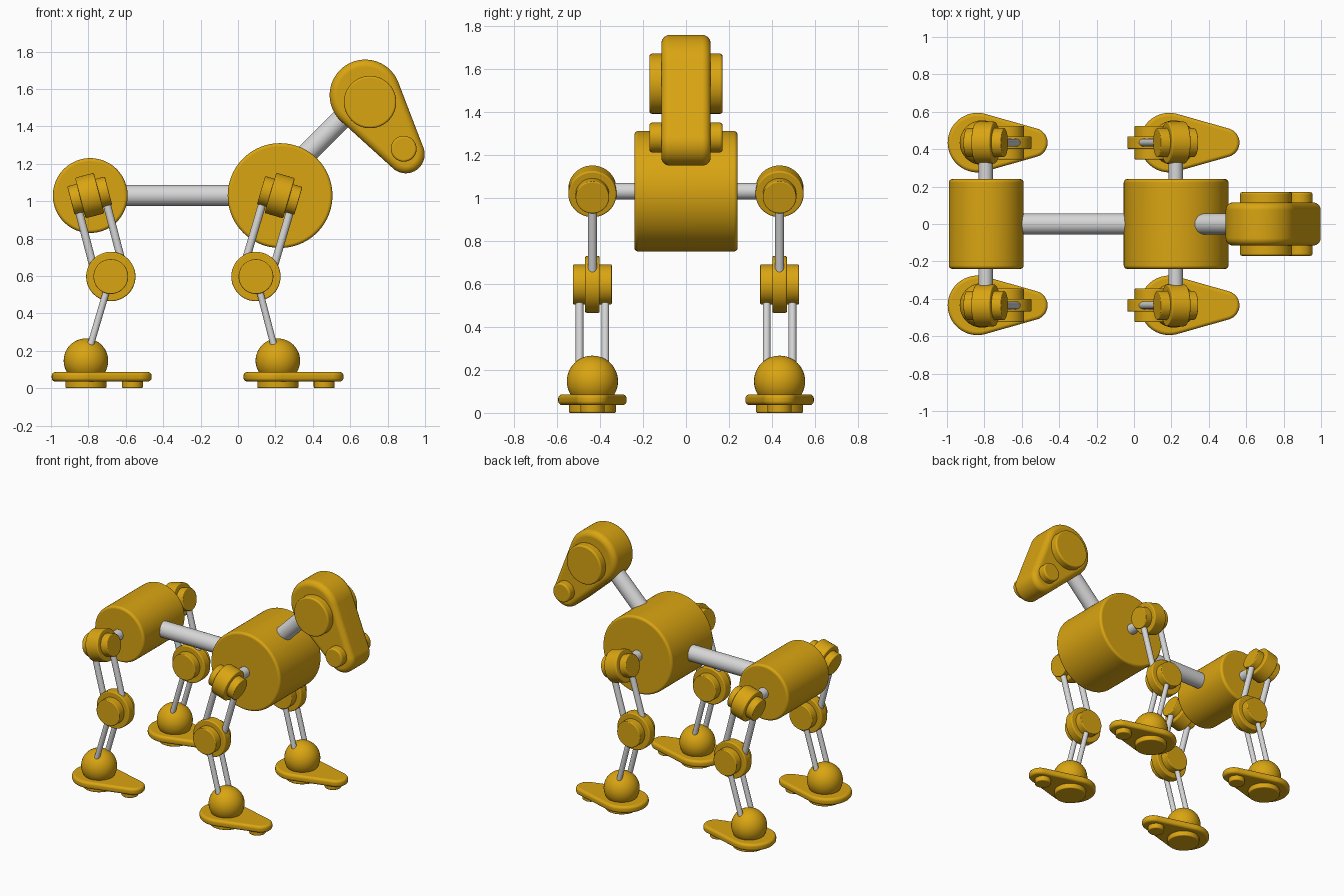
import bpy, bmesh, math
from mathutils import Vector

if "Cube" in bpy.data.objects:
    bpy.data.objects.remove(bpy.data.objects["Cube"])


def material(name, rgb):
    m = bpy.data.materials.new(name)
    m.diffuse_color = (*rgb, 1)
    m.use_nodes = True
    m.node_tree.nodes["Principled BSDF"].inputs["Base Color"].default_value = m.diffuse_color
    return m


GOLD = material("golden yellow", (0.70, 0.376, 0.006))
GREY = material("light grey", (0.68, 0.68, 0.68))


def finish(bm, name, mat):
    """Turn a bmesh into a smooth object with flat caps."""
    bmesh.ops.recalc_face_normals(bm, faces=bm.faces)
    for f in bm.faces:
        f.smooth = len(f.verts) <= 4
    me = bpy.data.meshes.new(name)
    bm.to_mesh(me)
    bm.free()
    me.set_sharp_from_angle(angle=math.radians(40))
    me.materials.append(mat)
    ob = bpy.data.objects.new(name, me)
    bpy.context.collection.objects.link(ob)
    wn = ob.modifiers.new("weighted normals", 'WEIGHTED_NORMAL')
    wn.keep_sharp = True
    return ob


def bevel_rims(bm, width, segs):
    rims = [e for e in bm.edges if e.calc_face_angle(0) > math.radians(60)]
    bmesh.ops.bevel(bm, geom=rims, offset=width, segments=segs, profile=0.5, affect='EDGES')


def cyl(name, a, b, r, mat=GOLD, bevel=0.0, n=48):
    """Cylinder running from point a to point b."""
    a, b = Vector(a), Vector(b)
    bm = bmesh.new()
    bmesh.ops.create_cone(bm, cap_ends=True, segments=n, radius1=r, radius2=r, depth=(b - a).length)
    if bevel:
        bevel_rims(bm, bevel, 4)
    ob = finish(bm, name, mat)
    ob.rotation_mode = 'QUATERNION'
    ob.rotation_quaternion = (b - a).to_track_quat('Z', 'Y')
    ob.location = (a + b) / 2
    return ob


def pear(name, c1, r1, c2, r2, depth, bevel, to3d):
    """Slab around two circles joined by tangents, extruded both ways by depth."""
    d = Vector(c2) - Vector(c1)
    base = math.atan2(d.y, d.x)
    t = math.acos((r1 - r2) / d.length)
    pts = []
    for c, r, start, end, n in ((c1, r1, t, 2 * math.pi - t, 40), (c2, r2, -t, t, 24)):
        for i in range(n + 1):
            a = base + start + (end - start) * i / n
            pts.append((c[0] + r * math.cos(a), c[1] + r * math.sin(a)))
    bm = bmesh.new()
    lo = [bm.verts.new(to3d(u, v, -depth)) for u, v in pts]
    hi = [bm.verts.new(to3d(u, v, depth)) for u, v in pts]
    bm.faces.new(lo)
    bm.faces.new(hi)
    for i in range(len(pts)):
        j = (i + 1) % len(pts)
        bm.faces.new((lo[i], lo[j], hi[j], hi[i]))
    bmesh.ops.recalc_face_normals(bm, faces=bm.faces)
    bevel_rims(bm, bevel, 6)
    return finish(bm, name, GOLD)


def ball(name, c, r):
    bm = bmesh.new()
    bmesh.ops.create_uvsphere(bm, u_segments=40, v_segments=24, radius=r)
    finish(bm, name, GOLD).location = c


# Body drums, spine and neck
HIP_Z = 1.03
cyl("rear_body", (-0.79, -0.24, HIP_Z), (-0.79, 0.24, HIP_Z), 0.20, bevel=0.018, n=96)
cyl("front_body", (0.225, -0.24, HIP_Z), (0.225, 0.24, HIP_Z), 0.28, bevel=0.018, n=96)
cyl("spine", (-0.79, 0, HIP_Z), (0.225, 0, HIP_Z), 0.057, GREY)
cyl("neck", (0.30, 0, 1.187), (0.68, 0, 1.567), 0.056, GREY)

# Head with side discs
pear("head", (0.68, 1.567), 0.19, (0.897, 1.25), 0.101, 0.115, 0.04, lambda u, v, w: (u, w, v))
cyl("ear_disc", (0.706, -0.17, 1.53), (0.706, 0.17, 1.53), 0.14, bevel=0.012, n=64)
cyl("nose_disc", (0.886, -0.17, 1.28), (0.886, 0.17, 1.28), 0.069, bevel=0.012)


def leg(tag, y, hip_x, knee_x, ankle_x):
    hip = Vector((hip_x, y, HIP_Z))
    knee = Vector((knee_x, y, 0.597))
    ankle = Vector((ankle_x, y, 0.147))
    side = Vector((0, 1, 0))
    down = (knee - hip).normalized()
    axis = side.cross(down)          # hip pin, square to the upper leg
    # Hip joint
    cyl(tag + "_hip_axle", (hip_x, 0, HIP_Z), hip, 0.038, GREY)
    cyl(tag + "_hip_disc", hip - axis * 0.052, hip + axis * 0.052, 0.112, bevel=0.008)
    cyl(tag + "_hip_pin", hip - axis * 0.104, hip + axis * 0.104, 0.078, bevel=0.006)
    # Knee joint
    cyl(tag + "_knee_disc", knee - side * 0.034, knee + side * 0.034, 0.132, bevel=0.008)
    cyl(tag + "_knee_pin", knee - side * 0.09, knee + side * 0.09, 0.093, bevel=0.006)
    # Paired leg rods
    for s in (-1, 1):
        o = axis * 0.077 * s
        cyl(tag + "_upper_rod", hip + o, knee + o, 0.021, GREY, n=24)
        o = side * 0.06 * s
        cyl(tag + "_lower_rod", knee + o, ankle + o, 0.018, GREY, n=24)
    # Ankle ball, foot plate and sole pads
    ball(tag + "_ankle", ankle, 0.119)
    pear(tag + "_foot", (ankle_x - 0.024, y), 0.159, (ankle_x + 0.273, y), 0.078,
         0.025, 0.019, lambda u, v, w: (u, v, 0.061 + w))
    cyl(tag + "_heel_pad", (ankle_x, y, 0), (ankle_x, y, 0.05), 0.11, bevel=0.008)
    cyl(tag + "_toe_pad", (ankle_x + 0.248, y, 0), (ankle_x + 0.248, y, 0.05), 0.056, bevel=0.008)


for word, y in (("right", -0.435), ("left", 0.435)):
    leg("rear_" + word, y, -0.793, -0.68, -0.813)
    leg("front_" + word, y, 0.223, 0.096, 0.213)
